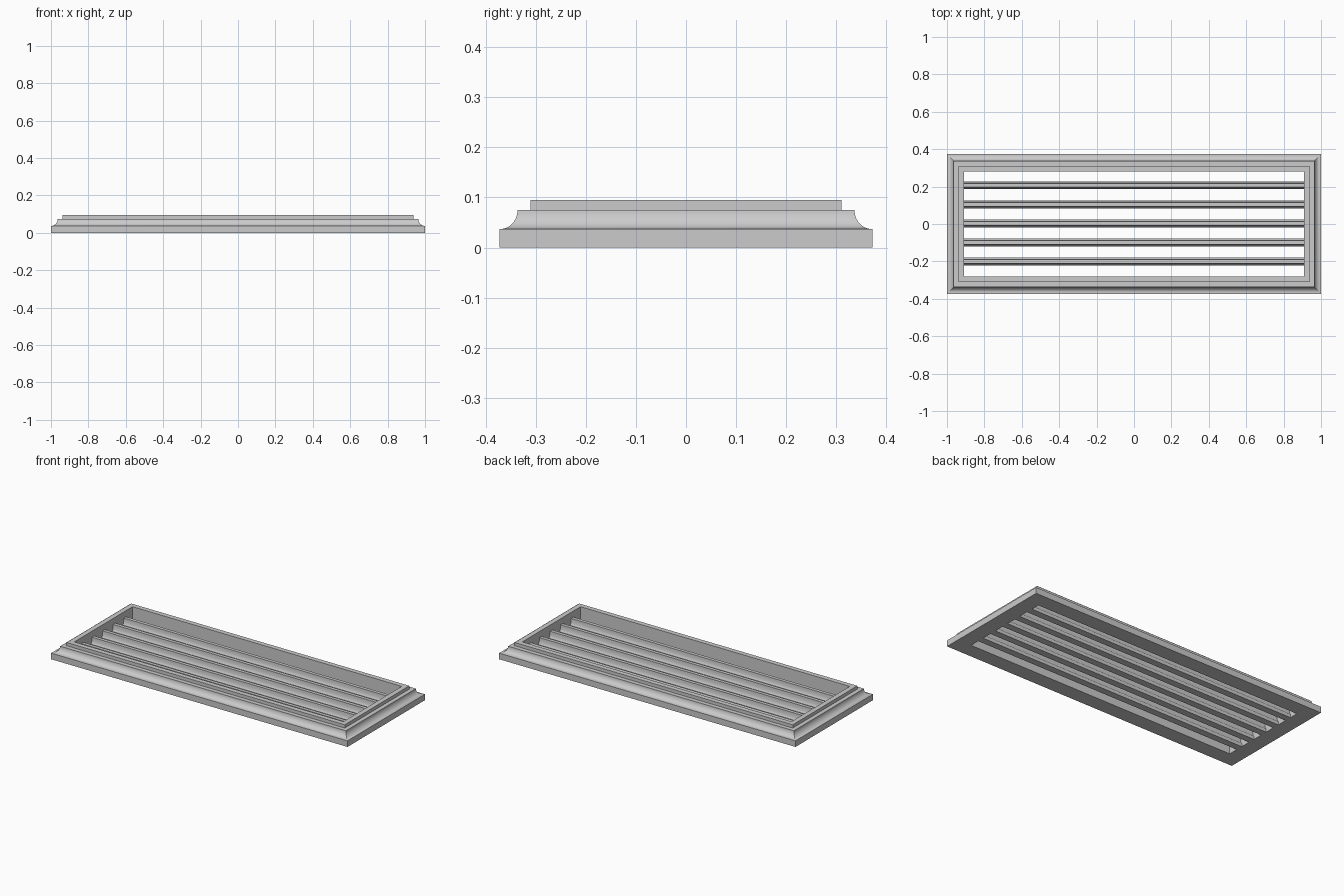
import bpy, bmesh, math

if "Cube" in bpy.data.objects:
    bpy.data.objects.remove(bpy.data.objects["Cube"])

HX, HY = 1.0, 0.373        # outer half sizes
OPEN = 0.092               # frame width


def make_object(name, bm):
    bmesh.ops.recalc_face_normals(bm, faces=bm.faces)
    me = bpy.data.meshes.new(name)
    bm.to_mesh(me)
    bm.free()
    ob = bpy.data.objects.new(name, me)
    bpy.context.collection.objects.link(ob)
    bpy.ops.object.select_all(action='DESELECT')
    bpy.context.view_layer.objects.active = ob
    ob.select_set(True)
    bpy.ops.object.shade_smooth_by_angle(angle=math.radians(30))
    return ob


def cove(x0, z0, w, h, n):
    """Concave quarter curve rising inward from (x0, z0)."""
    return [(x0 + w * math.sin(a), z0 + h * (1 - math.cos(a)))
            for a in (math.pi / 2 * i / n for i in range(n + 1))]


# moulded frame: (inset, height) profile mitred round a rectangle
profile = ([(0, 0), (0, 0.037)] + cove(0.002, 0.037, 0.034, 0.038, 10)
           + [(0.062, 0.075), (0.062, 0.095), (OPEN, 0.095), (OPEN, 0)])
bm = bmesh.new()
rings = [[bm.verts.new((sx * (HX - d), sy * (HY - d), z))
          for sx, sy in ((-1, -1), (1, -1), (1, 1), (-1, 1))] for d, z in profile]
for a, b in zip(rings, rings[1:] + rings[:1]):
    for i in range(4):
        j = (i + 1) % 4
        bm.faces.new((a[i], a[j], b[j], b[i]))
make_object("vent_frame", bm)

# five moulded slats spanning the opening
half = [(0.021 - d, z) for d, z in [(0, 0)] + cove(0, 0.02, 0.0105, 0.038, 6)]
section = half + [(-y, z) for y, z in reversed(half)]
for k in range(-2, 3):
    bm = bmesh.new()
    ends = [[bm.verts.new((x, y + k * 0.102 + 0.003, z)) for y, z in section]
            for x in (OPEN - HX, HX - OPEN)]
    n = len(section)
    for i in range(n):
        j = (i + 1) % n
        bm.faces.new((ends[0][i], ends[0][j], ends[1][j], ends[1][i]))
    for e in ends:
        bm.faces.new(e)
    make_object(f"slat_{k + 3}", bm)
